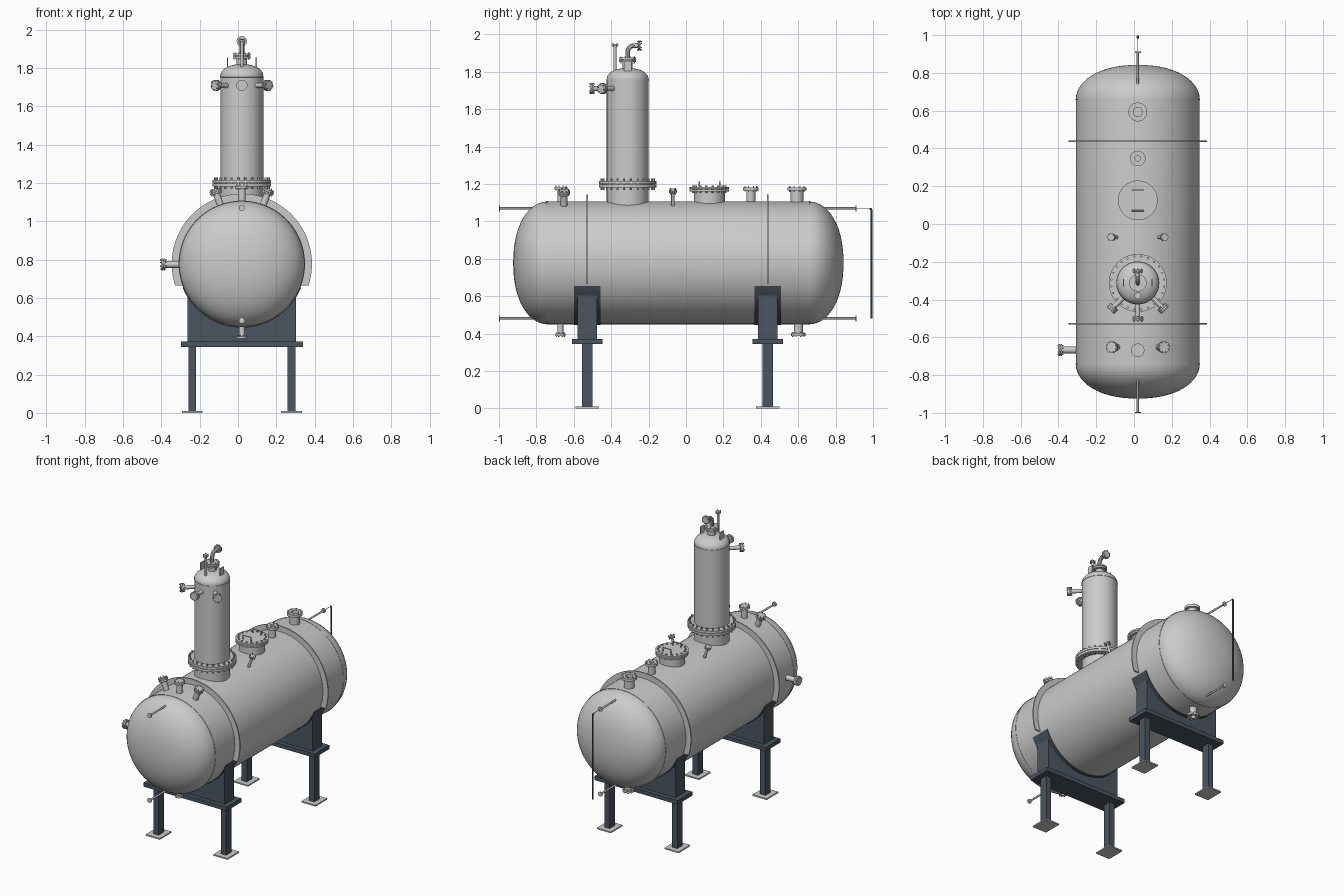
import bpy, bmesh
from math import sin, cos, pi, radians, asin, sqrt
from mathutils import Vector, Matrix

if "Cube" in bpy.data.objects:
    bpy.data.objects.remove(bpy.data.objects["Cube"])

CX, CZ, R = 0.02, 0.778, 0.328      # vessel axis and radius
COL_Y = -0.312                      # column axis
UP = Vector((0, 0, 1))


def mat(name, c):
    m = bpy.data.materials.new(name)
    m.diffuse_color = (*c, 1)
    m.use_nodes = True
    m.node_tree.nodes["Principled BSDF"].inputs["Base Color"].default_value = m.diffuse_color
    return m


DARK = mat("dark_steel", (0.07, 0.09, 0.115))


def finish(bm, name, material=None):
    bmesh.ops.remove_doubles(bm, verts=bm.verts, dist=1e-5)
    bmesh.ops.recalc_face_normals(bm, faces=bm.faces)
    me = bpy.data.meshes.new(name)
    bm.to_mesh(me)
    bm.free()
    ob = bpy.data.objects.new(name, me)
    bpy.context.collection.objects.link(ob)
    if material:
        me.materials.append(material)
    return ob


def frame(base, axis):
    q = UP.rotation_difference(Vector(axis).normalized())
    return Matrix.Translation(base) @ q.to_matrix().to_4x4()


def spin(bm, pts, M, n):
    """Revolve (radius, height) points about the frame's z axis."""
    rings = [[bm.verts.new(M @ Vector((r * cos(2 * pi * k / n), r * sin(2 * pi * k / n), h)))
              for k in range(n)] for r, h in pts]
    for i, (a, b) in enumerate(zip(rings, rings[1:])):
        for k in range(n):
            j = (k + 1) % n
            if pts[i][0] == 0:
                bm.faces.new((a[k], b[j], b[k]))
            elif pts[i + 1][0] == 0:
                bm.faces.new((a[k], a[j], b[k]))
            else:
                bm.faces.new((a[k], a[j], b[j], b[k]))


def bolts(bm, M, count, radius, h0, h1, r):
    for k in range(count):
        a = 2 * pi * (k + 0.5) / count
        T = M @ Matrix.Translation((radius * cos(a), radius * sin(a), 0))
        spin(bm, [(0, h0), (r, h0), (r, h1), (0, h1)], T, 6)


def lathe(name, pts, base, axis=(0, 0, 1), n=32, material=None):
    bm = bmesh.new()
    spin(bm, pts, frame(base, axis), n)
    return finish(bm, name, material)


def nozzle(name, base, axis, L, pr, fr, t=0.012, bore=0, pair=False, nb=8, n=28):
    """Pipe stub with a bolted flange; pair adds a blind mating flange."""
    bm = bmesh.new()
    M = frame(base, axis)
    pts = [(0, 0), (pr, 0), (pr, L - t), (fr, L - t)]
    if pair:
        g = L - t / 2
        pts += [(fr, g - .0015), (fr * .7, g - .0015), (fr * .7, g + .0015), (fr, g + .0015)]
    pts += [(fr, L)]
    pts += [(bore, L), (bore, 0.02), (0, 0.02)] if bore else [(0, L)]
    spin(bm, pts, M, n)
    if nb:
        bolts(bm, M, nb, fr * .83, L - t - .006, L + .006, max(.0035, fr * .075))
    return finish(bm, name)


def prism(name, pts, y0, y1, material=None):
    """Extrude an x-z outline along y."""
    bm = bmesh.new()
    f = bm.faces.new([bm.verts.new((x, y0, z)) for x, z in pts])
    ext = bmesh.ops.extrude_face_region(bm, geom=[f])
    bmesh.ops.translate(bm, vec=(0, y1 - y0, 0),
                        verts=[v for v in ext["geom"] if isinstance(v, bmesh.types.BMVert)])
    return finish(bm, name, material)


def box(name, x0, x1, y0, y1, z0, z1, material=None):
    return prism(name, [(x0, z0), (x1, z0), (x1, z1), (x0, z1)], y0, y1, material)


def arc(r, a0, a1, n=48):
    return [(CX + r * cos(a0 + (a1 - a0) * i / n), CZ + r * sin(a0 + (a1 - a0) * i / n))
            for i in range(n + 1)]


def tube(name, pts, r, material=None):
    cu = bpy.data.curves.new(name, 'CURVE')
    cu.dimensions = '3D'
    cu.bevel_depth, cu.bevel_resolution, cu.use_fill_caps = r, 3, True
    s = cu.splines.new('POLY')
    s.points.add(len(pts) - 1)
    for p, c in zip(s.points, pts):
        p.co = (*c, 1)
    tmp = bpy.data.objects.new(name, cu)
    me = bpy.data.meshes.new_from_object(tmp)
    bpy.data.objects.remove(tmp)
    ob = bpy.data.objects.new(name, me)
    bpy.context.collection.objects.link(ob)
    if material:
        me.materials.append(material)


def dome(r, depth, n=14):
    """Dished head from rim to crown."""
    return [(r * cos(pi / 2 * i / n) ** 0.9 if i < n else 0, depth * sin(pi / 2 * i / n))
            for i in range(n + 1)]


# horizontal vessel: shell, dished heads and weld seams
Y0, Y1 = -0.742, 0.66
prof = [(r, Y0 - h) for r, h in reversed(dome(R, 0.182))] + [(r, Y1 + h) for r, h in dome(R, 0.182)]
lathe("vessel_shell", prof, (CX, 0, CZ), (0, 1, 0), 96)
for nm, y in (("front", Y0), ("back", Y1)):
    lathe(nm + "_weld_seam", [(R - .003, y - .003), (R + .002, y - .003), (R + .002, y + .003),
                              (R - .003, y + .003)], (CX, 0, CZ), (0, 1, 0), 96)

# vertical column: neck, bolted flange pair, shell with dished top
bm = bmesh.new()
M = frame((CX, COL_Y, 0), (0, 0, 1))
CR = 0.112
spin(bm, [(CR, 1.04), (CR, 1.182), (.153, 1.182), (.153, 1.197), (.135, 1.197), (.135, 1.2),
          (.153, 1.2), (.153, 1.215), (CR, 1.215), (CR, 1.752), (CR + .002, 1.753),
          (CR + .002, 1.758), (CR, 1.759)] + [(r, 1.76 + h) for r, h in dome(CR, .06)[1:]], M, 56)
bolts(bm, M, 24, .141, 1.168, 1.229, .006)
finish(bm, "column")

# column top nozzle with elbow pipe, vent pipe and lifting lugs
nozzle("column_top_nozzle", (CX, COL_Y, 1.80), UP, .075, .027, .046, .024, pair=True)
bend = [(CX, COL_Y + .035 - .035 * cos(a), 1.905 + .035 * sin(a))
        for a in [pi / 2 * i / 8 for i in range(9)]]
tube("outlet_elbow", [(CX, COL_Y, 1.865)] + bend + [(CX, -.255, 1.94)], .013)
nozzle("outlet_flange", (CX, -.272, 1.94), (0, 1, 0), .03, .013, .027, .014, pair=True, nb=6)
nozzle("vent_pipe", (CX, -.38, 1.77), UP, .178, .008, .018, .01, pair=True, nb=4, n=16)
for s in (-1, 1):
    box("lifting_lug", CX + s * .075 - .003, CX + s * .075 + .003, COL_Y - .02, COL_Y + .02, 1.785, 1.855)
# three side nozzles around the front of the column
for i, a in enumerate((-135, -90, -45)):
    d = Vector((cos(radians(a)), sin(radians(a)), 0))
    nozzle("column_side_nozzle", Vector((CX, COL_Y, 1.71)) + d * .1, d, .1, .013, .029, .02, pair=True, nb=6)

# manhole with cover handles
nozzle("manhole", (CX, .125, 1.04), UP, .145, .083, .105, .026, pair=True, nb=16, n=48)
for y in (.07, .18):
    tube("cover_handle", [(CX - .03, y, 1.18), (CX - .03, y, 1.212), (CX + .03, y, 1.212),
                          (CX + .03, y, 1.18)], .004)

# top and bottom nozzles
nozzle("top_nozzle_large", (CX, .593, 1.06), UP, .122, .034, .05, .018, bore=.024)
nozzle("top_nozzle_medium", (CX, .347, 1.06), UP, .122, .024, .041, .016, bore=.014)
nozzle("top_nozzle_front", (CX, -.668, 1.06), UP, .125, .02, .035, .014)
nozzle("bottom_drain_front", (CX, -.672, .50), -UP, .112, .016, .027, .012, bore=.01)
nozzle("bottom_drain_back", (CX, .601, .50), -UP, .112, .024, .039, .014, bore=.016)
nozzle("side_nozzle", (CX - .30, -.667, .775), (-1, 0, 0), .12, .018, .031, .02, pair=True)

# tilted instrument nozzles in mirrored pairs
for s in (-1, 1):
    d = Vector((s * sin(radians(20)), 0, cos(radians(20))))
    nozzle("instrument_nozzle_front", Vector((CX, -.652, CZ)) + d * .3, d, .11, .018, .031, .02, pair=True)
    nozzle("instrument_nozzle_middle", Vector((CX, -.07, CZ)) + d * .3, d, .115, .009, .021, .014,
           pair=True, nb=4)

# level gauge connections on both heads, with gauge tube at the back
for z in (1.07, .482):
    nozzle("front_gauge_connection", (CX, -.80, z), (0, -1, 0), .2, .006, .016, .006, nb=0, n=16)
    nozzle("back_gauge_connection", (CX, .73, z), (0, 1, 0), .182, .006, .016, .006, nb=0, n=16)
tube("level_gauge", [(CX, .992, .48), (CX, .992, 1.06), (CX, .985, 1.07)], .006, DARK)
tube("gauge_link", [(CX, .91, 1.07), (CX, .988, 1.07)], .002)

# stiffening straps and supports at two stations
CUT = .665 - CZ
for nm, y in (("front", -.528), ("back", .437)):
    ai, ao = asin(CUT / R), asin(CUT / .366)
    prism(nm + "_strap", arc(.366, ao, pi - ao) + arc(R - .002, pi - ai, ai), y - .004, y + .004)
    # saddle: block with concave top plus curved wear plate
    hw = .283
    a = asin(sqrt(R * R - hw * hw) / R)
    prism(nm + "_saddle", [(CX - hw, .37), (CX + hw, .37)] + arc(R, -a, a - pi), y - .052, y + .052, DARK)
    w = radians(22)
    prism(nm + "_wear_plate", arc(R + .005, -w, w - pi) + arc(R - .001, w - pi, -w), y - .07, y + .07, DARK)
    box(nm + "_cross_beam", CX - .318, CX + .318, y - .081, y + .081, .345, .372, DARK)
    for s in (-1, 1):
        x = CX + s * .259
        box(nm + "_leg", x - .02, x + .02, y - .028, y + .028, .008, .346, DARK)
        box(nm + "_base_plate", x - .054, x + .054, y - .064, y + .064, 0, .009)

# smooth shading with sharp edges kept
bpy.ops.object.select_all(action='SELECT')
bpy.context.view_layer.objects.active = bpy.context.scene.objects[0]
bpy.ops.object.shade_smooth_by_angle(angle=radians(30))
